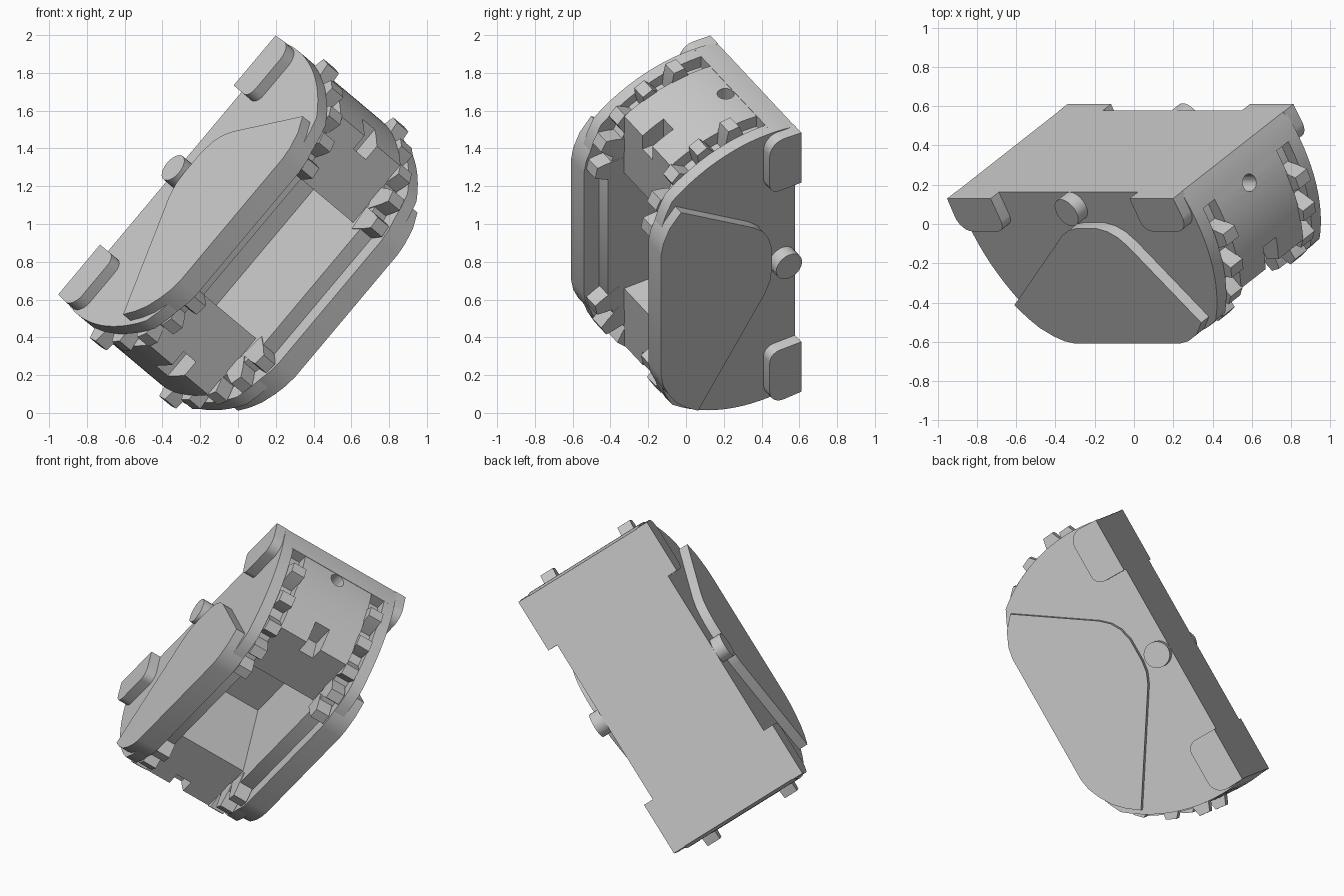
import bpy, math
from mathutils import Matrix, Vector

old = bpy.data.objects.get("Cube")
if old:
    bpy.data.objects.remove(old, do_unlink=True)

grey = bpy.data.materials.new("plain grey")
grey.use_nodes = True
grey.diffuse_color = (0.58, 0.58, 0.58, 1)
grey.node_tree.nodes["Principled BSDF"].inputs["Base Color"].default_value = (0.58, 0.58, 0.58, 1)

# Tilted frame: local x = length, y = depth away from the flat base, z = width
u = Vector((math.cos(math.radians(50)), 0, math.sin(math.radians(50))))
side = Vector((u.z, 0, -u.x))
tilt = math.radians(31)
w = side * math.cos(tilt) + Vector((0, math.sin(tilt), 0))
d = w.cross(u)
FRAME = Matrix.Translation((-0.07, 0.37, 1.055)) @ Matrix((u, d, w)).transposed().to_4x4()
FLAT = 0.863
PLATE = 0.403


def shade(ob):
    bpy.ops.object.select_all(action='DESELECT')
    ob.select_set(True)
    bpy.context.view_layer.objects.active = ob
    bpy.ops.object.shade_smooth_by_angle(angle=math.radians(30))


def prism(name, pts, z0, z1):
    """Extrude a length/depth outline across the width."""
    area = sum(p[0] * q[1] - q[0] * p[1] for p, q in zip(pts, pts[1:] + pts[:1]))
    if area < 0:
        pts = pts[::-1]
    n = len(pts)
    verts = [(x, y, z) for z in (z0, z1) for x, y in pts]
    faces = [list(range(n))[::-1], list(range(n, 2 * n))]
    faces += [[i, (i + 1) % n, n + (i + 1) % n, n + i] for i in range(n)]
    mesh = bpy.data.meshes.new(name)
    mesh.from_pydata(verts, [], faces)
    mesh.materials.append(grey)
    ob = bpy.data.objects.new(name, mesh)
    bpy.context.collection.objects.link(ob)
    ob.matrix_world = FRAME
    shade(ob)
    return ob


def pair(name, pts, z0, z1):
    """The same prism on both sides of the width."""
    prism("left_" + name, pts, z0, z1)
    prism("right_" + name, pts, -z1, -z0)


def arc(cx, cy, r, a0, a1, n):
    steps = [math.radians(a0 + (a1 - a0) * i / n) for i in range(n + 1)]
    return [(cx + r * math.cos(t), cy + r * math.sin(t)) for t in steps]


def flip(pts, s):
    return [(s * x, y) for x, y in pts]


def curve_side(y0, y1, r=0.91, cy=0.18, n=14):
    """Curved end of the housing between two depths."""
    depths = [y0 + (y1 - y0) * i / n for i in range(n + 1)]
    return [(math.sqrt(r * r - (y - cy) ** 2), y) for y in depths]


def cut(ob, cutter):
    mod = ob.modifiers.new("cut", 'BOOLEAN')
    mod.operation, mod.object, mod.solver = 'DIFFERENCE', cutter, 'EXACT'
    bpy.context.view_layer.objects.active = ob
    bpy.ops.object.modifier_apply(modifier=mod.name)
    bpy.data.objects.remove(cutter, do_unlink=True)


# Base slab across the whole width
edge = curve_side(0, 0.14, n=4)
prism("base_slab", edge + flip(edge, -1)[::-1], -PLATE, PLATE)

# Curved end blocks with a notch and a round hole
for s, label in ((1, "upper"), (-1, "lower")):
    block = prism(label + "_end_block",
                  flip([(0.4, 0.05)] + curve_side(0.05, 0.67, cy=0.22) + [(0.4, 0.67)], s), -0.24, 0.24)
    cut(block, prism("notch_cutter", flip([(0.7, 0.54), (1, 0.54), (1, 0.8), (0.7, 0.8)], s), -0.05, 0.05))
    bpy.ops.mesh.primitive_cylinder_add(vertices=24, radius=0.045, depth=0.8)
    drill = bpy.context.object
    drill.matrix_world = FRAME @ Matrix.Translation((s * 0.8, 0.187, 0)) @ Matrix.Rotation(math.pi / 2, 4, 'Y')
    bpy.context.view_layer.update()
    cut(block, drill)
    for face in block.data.polygons:
        face.use_smooth = False
    shade(block)

# Inner track walls that carry the teeth
track = curve_side(0.1, 0.58, r=0.84, cy=0.22) + [(0.68, 0.66), (0.56, 0.73), (0.45, 0.77)]
pair("track_wall", track + flip(track, -1)[::-1], 0.24, 0.335)

# Side plates
plate = curve_side(0, 0.76) + [(0.62, 0.8), (0.5, 0.84)]
pair("side_plate", plate + flip(plate, -1)[::-1], 0.33, PLATE)

# Raised covers on the side plates
cover = [(0.66, 0.74), (0.36, 0.29), (0.31, 0.235), (0.25, 0.2), (0.17, 0.18), (0.02, 0.18),
         (-0.05, 0.19), (-0.12, 0.22), (-0.755, 0.635), (-0.7, 0.71), (-0.64, 0.77),
         (-0.56, 0.82), (-0.49, 0.85), (-0.42, FLAT), (0.42, FLAT), (0.49, 0.85), (0.58, 0.81)]
pair("side_cover", cover, 0.33, 0.463)

# Corner feet with rounded lower corners
foot = [(0.55, 0), (0.895, 0)] + arc(0.815, 0.11, 0.085, 0, 90, 6) + arc(0.61, 0.135, 0.06, 90, 180, 5)
for s, label in ((1, "upper_foot"), (-1, "lower_foot")):
    pair(label, flip(foot, s), 0.39, 0.467)

# Round pin ends
pair("pin_end", arc(0.01, 0.08, 0.08, 0, 345, 23), 0.39, 0.475)

# Teeth around both curved ends
tips = [((0.945, 0.33), 6), ((0.875, 0.52), 25), ((0.765, 0.68), 45), ((0.63, 0.785), 62), ((0.47, 0.83), 78)]
for s, label in ((1, "upper_tooth"), (-1, "lower_tooth")):
    for i, (tip, angle) in enumerate(tips):
        out = Vector((math.cos(math.radians(angle)), math.sin(math.radians(angle))))
        across = Vector((-out.y, out.x))
        p = Vector(tip)
        pts = [tuple(p + out * o + across * t) for o, t in
               ((-0.14, -0.07), (-0.04, -0.05), (0.015, -0.033), (0.015, 0.033), (-0.04, 0.05), (-0.14, 0.07))]
        pair(label + "_" + str(i + 1), flip(pts, s), 0.235, 0.325)
